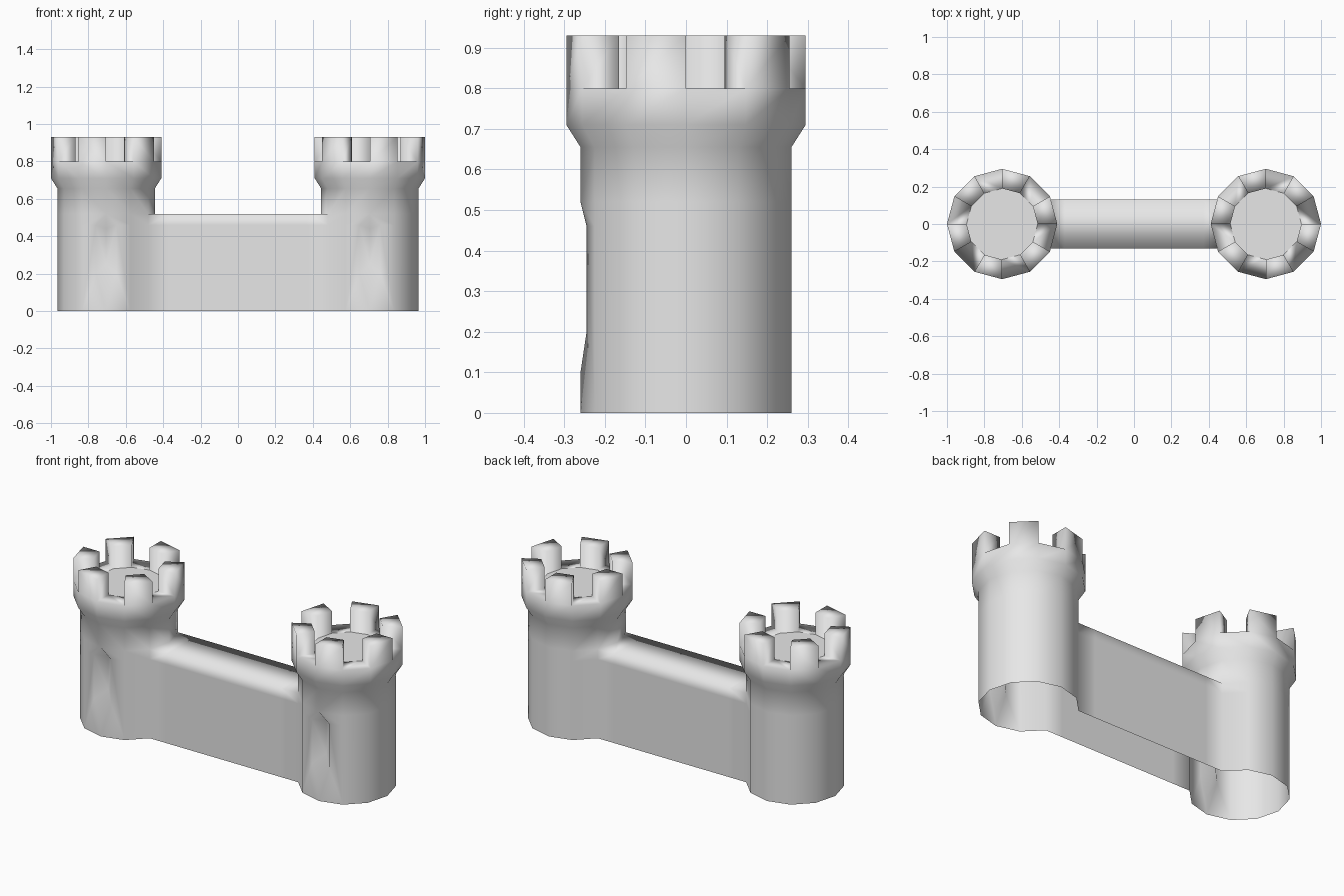
import bpy, bmesh
from math import cos, sin, pi

cube = bpy.data.objects.get("Cube")
if cube:
    bpy.data.objects.remove(cube, do_unlink=True)

stone = bpy.data.materials.new("grey stone")
stone.use_nodes = True
stone.diffuse_color = (0.8, 0.8, 0.8, 1)
stone.node_tree.nodes["Principled BSDF"].inputs["Base Color"].default_value = (0.8, 0.8, 0.8, 1)

SIDES = 12
CENTRE_X = 0.705
OUTER, INNER, SHAFT = 0.295, 0.19, 0.26
TOP = 0.93
PROFILE = [(SHAFT, 0), (SHAFT, 0.46), (SHAFT, 0.52), (SHAFT, 0.655), (OUTER, 0.71), (OUTER, 0.8)]

bm = bmesh.new()


def ring(radius, z):
    return [bm.verts.new((CENTRE_X + radius * cos(2 * pi * k / SIDES),
                          radius * sin(2 * pi * k / SIDES), z)) for k in range(SIDES)]


def panel(*verts):
    return bm.faces.new(verts)


# Tower shell: open where the wall joins and where the slit is cut
rings = [ring(r, z) for r, z in PROFILE]
for level, (low, high) in enumerate(zip(rings, rings[1:])):
    for k in range(SIDES):
        n = (k + 1) % SIDES
        if level < 2 and k in (5, 6, 8, 9):
            continue
        panel(low[k], low[n], high[n], high[k])

# Arrow slit: a deep groove in the front corner of the tower
front = 9
top_tip = rings[2][front]
low_tip = bm.verts.new((CENTRE_X, -SHAFT, 0.1))
deep_top = bm.verts.new((CENTRE_X, -0.19, 0.44))
deep_low = bm.verts.new((CENTRE_X, -0.19, 0.25))
for side in (-1, 1):
    edge_top = bm.verts.new((CENTRE_X + side * 0.055, -0.245, 0.46))
    edge_low = bm.verts.new((CENTRE_X + side * 0.055, -0.245, 0.2))
    column = [rings[i][front + side] for i in range(3)]
    panel(rings[0][front], column[0], edge_low, low_tip)
    panel(column[0], column[1], edge_top, edge_low)
    panel(column[1], column[2], top_tip, edge_top)
    panel(top_tip, edge_top, deep_top)
    panel(edge_top, edge_low, deep_low, deep_top)
    panel(edge_low, low_tip, deep_low)

# Battlements: alternate merlons and gaps around a flat floor
outer_low, inner_low = rings[-1], ring(INNER, 0.8)
outer_top, inner_top = ring(OUTER, TOP), ring(INNER, TOP)
for k in range(SIDES):
    n = (k + 1) % SIDES
    if k % 2 == 0:
        panel(outer_low[k], outer_low[n], inner_low[n], inner_low[k])
        continue
    panel(outer_low[k], outer_low[n], outer_top[n], outer_top[k])
    panel(inner_low[n], inner_low[k], inner_top[k], inner_top[n])
    panel(outer_top[k], outer_top[n], inner_top[n], inner_top[k])
    for j in (k, n):
        panel(outer_low[j], outer_top[j], inner_top[j], inner_low[j])
floor = panel(*inner_low)

# Half of the connecting wall, open underneath
wall_tops = []
for k in (5, 7):
    strip = [rings[i][k] for i in range(3)]
    wall_top = [strip[2]]
    for x in (0.37, 0):
        nxt = [bm.verts.new((x, v.co.y, v.co.z)) for v in strip]
        for i in range(2):
            panel(strip[i], nxt[i], nxt[i + 1], strip[i + 1])
        strip = nxt
        wall_top.append(nxt[2])
    wall_tops.append(wall_top)
back, fore = wall_tops
panel(back[0], back[1], fore[1], fore[0], rings[2][6])
panel(back[1], back[2], fore[2], fore[1])

# Clean up, shade and face outward
bmesh.ops.delete(bm, geom=[v for v in bm.verts if not v.link_faces], context='VERTS')
bmesh.ops.recalc_face_normals(bm, faces=bm.faces[:])
floor.normal_update()
if floor.normal.z < 0:
    bmesh.ops.reverse_faces(bm, faces=bm.faces[:])
for f in bm.faces:
    f.smooth = f is not floor

mesh = bpy.data.meshes.new("castle_wall_with_towers")
bm.to_mesh(mesh)
bm.free()
mesh.materials.append(stone)
castle = bpy.data.objects.new("castle_wall_with_towers", mesh)
bpy.context.collection.objects.link(castle)

# Second tower and other half of the wall
mirror = castle.modifiers.new("Mirror", 'MIRROR')
mirror.use_axis[0] = True
mirror.use_clip = True
mirror.use_mirror_merge = True
mirror.merge_threshold = 0.001
